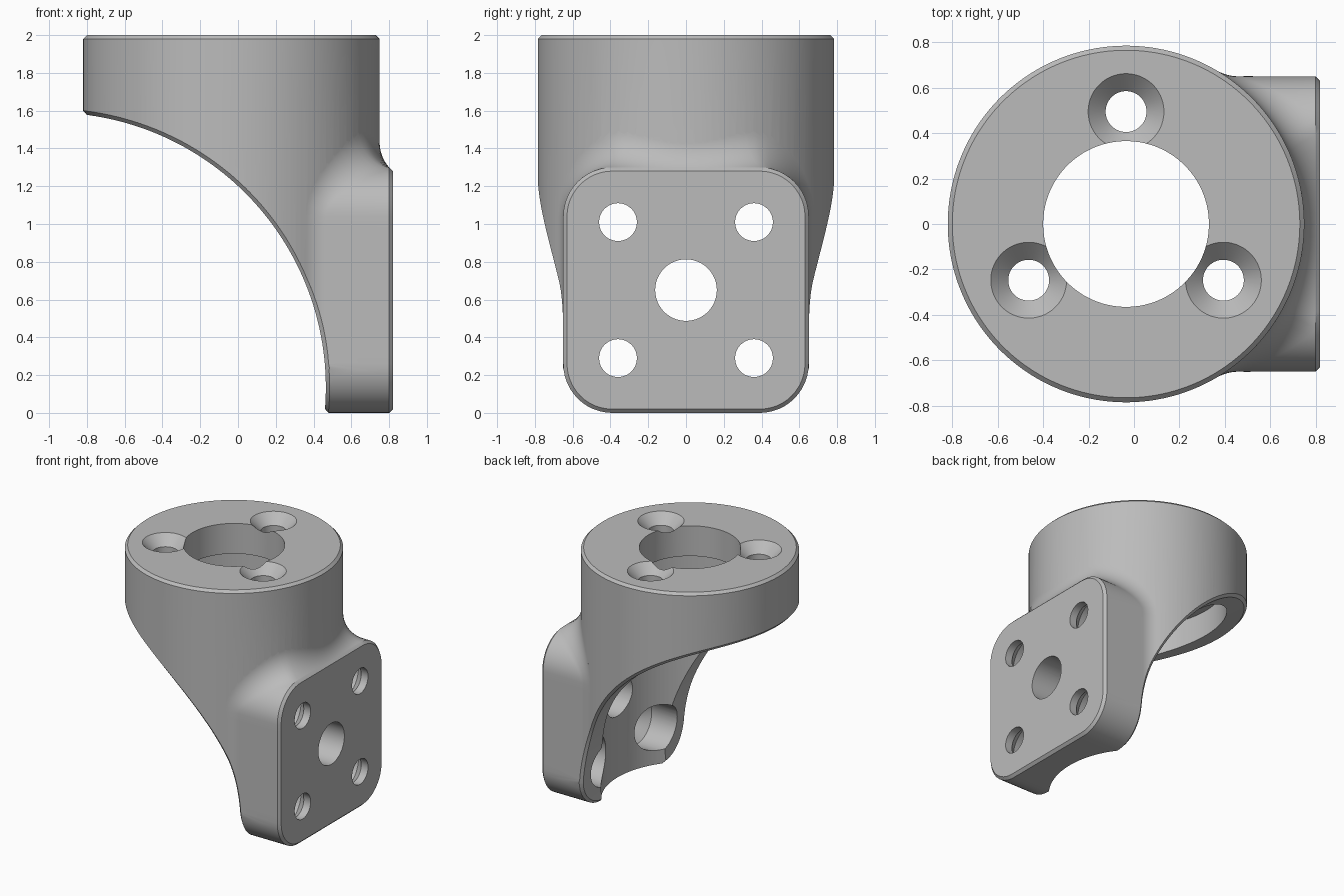
import bpy, bmesh, math
from mathutils import Vector, Matrix

old = bpy.data.objects.get("Cube")
if old:
    bpy.data.objects.remove(old)

CX, R = -0.035, 0.785           # collar axis and radius
HALF, CORNER, FRONT = 0.65, 0.26, 0.82   # mounting plate
CH, FIL = 0.02, 0.2             # chamfer and fillet sizes
CUT = Vector((-0.99, 0, 0.135))  # axis of the big under-cut
CUT_R = 1.455

grey = bpy.data.materials.new("metal_grey")
grey.use_nodes = True
grey.diffuse_color = (0.5, 0.5, 0.5, 1)
grey.node_tree.nodes["Principled BSDF"].inputs["Base Color"].default_value = (0.5, 0.5, 0.5, 1)


def loft(name, rings, closed=False):
    """Skin a list of rings; cap both ends or join last to first."""
    bm = bmesh.new()
    rows = [[bm.verts.new(p) for p in ring] for ring in rings]
    n = len(rows[0])
    for a, b in zip(rows, rows[1:] + rows[:1] if closed else rows[1:]):
        for i in range(n):
            j = (i + 1) % n
            bm.faces.new((a[i], a[j], b[j], b[i]))
    if not closed:
        bm.faces.new(rows[0])
        bm.faces.new(rows[-1])
    bmesh.ops.recalc_face_normals(bm, faces=bm.faces)
    mesh = bpy.data.meshes.new(name)
    bm.to_mesh(mesh)
    bm.free()
    mesh.materials.append(grey)
    obj = bpy.data.objects.new(name, mesh)
    bpy.context.collection.objects.link(obj)
    return obj


def turned(name, profile, origin, axis, n=64):
    """Round solid from (radius, distance along axis) pairs."""
    turn = Vector((0, 0, 1)).rotation_difference(Vector(axis)).to_matrix()
    rings = []
    for r, h in profile:
        ring = []
        for i in range(n):
            a = 2 * math.pi * (i + 0.5) / n
            ring.append(Vector(origin) + turn @ Vector((r * math.cos(a), r * math.sin(a), h)))
        rings.append(ring)
    return loft(name, rings)


def boolean(target, tool, operation):
    mod = target.modifiers.new(operation, "BOOLEAN")
    mod.operation, mod.object, mod.solver = operation, tool, "EXACT"
    bpy.context.view_layer.objects.active = target
    bpy.ops.object.modifier_apply(modifier=mod.name)
    bpy.data.objects.remove(tool)


def plate_outline(per_side=14, per_corner=12):
    """Rounded square in (y, z) with outward normals."""
    points, flat = [], HALF - CORNER
    for k in range(4):
        turn = Matrix.Rotation(k * math.pi / 2, 2)
        for i in range(per_side):
            points.append((turn @ Vector((HALF, flat * (2 * i / per_side - 1))), turn @ Vector((1, 0))))
        for i in range(per_corner):
            a = math.pi / 2 * i / per_corner
            n = Vector((math.cos(a), math.sin(a)))
            points.append((turn @ (Vector((flat, flat)) + n * CORNER), turn @ n))
    return [(p + Vector((0, HALF)), n) for p, n in points]


def plate_column(p, n, steps=12):
    """Chamfer, wall and rolling-ball fillet along one outline point."""
    edge = FRONT - CH
    inner = p - n * CH
    column = [Vector((FRONT, *inner)), Vector((edge, *p))]
    if p.y < CORNER - 0.01:
        column += [Vector((edge + (0.2 - edge) * (i + 1) / (steps + 2), *p)) for i in range(steps + 2)]
        return column
    lift = FIL
    for _ in range(20):
        y = p.x + n.x * lift
        bx = CX + math.sqrt((R + FIL) ** 2 - y * y)
        lift = math.sqrt(FIL ** 2 - max(0, bx - edge) ** 2)
    ball = Vector((bx, *(p + n * lift)))
    wall = Vector((min(bx, edge - 0.002), *p))
    start = (wall - ball).normalized()
    end = Vector((CX - bx, -ball.y, 0)).normalized()
    column += [ball + start.slerp(end, i / steps) * FIL for i in range(steps + 1)]
    column.append(column[-1] + end * 0.04)
    return column


def rim_half():
    """Points and outer normals where the under-cut meets the outside, +y half."""
    def height(x):
        return CUT.z + math.sqrt(CUT_R ** 2 - (x - CUT.x) ** 2)
    rim = []
    ball_y = HALF + FIL
    ball_x = CX + math.sqrt((R + FIL) ** 2 - ball_y ** 2)
    stop = math.atan2(ball_y, ball_x - CX)
    for i in range(61):                      # collar
        a = math.pi + (stop - math.pi) * i / 60
        n = Vector((math.cos(a), math.sin(a), 0))
        x = CX + R * n.x
        rim.append((Vector((x, R * n.y, height(x))), n))
    for i in range(1, 9):                    # side fillet
        a = stop + (math.pi / 2 - stop) * i / 9
        n = Vector((math.cos(a), math.sin(a), 0))
        x = ball_x - FIL * n.x
        rim.append((Vector((x, ball_y - FIL * n.y, height(x))), n))
    for i in range(14):                      # plate corner and bottom
        a = -math.pi / 2 * min(i, 12) / 12
        n = Vector((0, math.cos(a), math.sin(a)))
        y = HALF - CORNER + CORNER * n.y if i < 13 else 0
        z = CORNER + CORNER * n.z
        rim.append((Vector((CUT.x + math.sqrt(CUT_R ** 2 - (z - CUT.z) ** 2), y, z)), n))
    return rim


def chamfer_section(p, outer):
    """Triangle that shaves the corner between the outside and the cut."""
    cut = Vector((CUT.x - p.x, 0, CUT.z - p.z)).normalized()
    t = -(outer - cut * outer.dot(cut)).normalized()
    m = -(cut - outer * cut.dot(outer)).normalized()
    return [p + (t * 2 - m) * CH, p + (m * 2 - t) * CH, p - (t + m) * CH]


# Mounting plate blended into the collar
columns = [plate_column(p, n) for p, n in plate_outline()]
rings = [list(r) for r in zip(*columns)]
rings.append([Vector((0.1, *(p * 0.8 + Vector((0, HALF * 0.2))))) for p, n in plate_outline()])
plate = loft("plate", rings)

# Collar
body = turned("angle_bracket", [(R, 0.5), (R, 2 - CH), (R - CH, 2)], (CX, 0, 0), (0, 0, 1), 160)
boolean(body, plate, "UNION")

# Curved under-cut, with its outer rim chamfered
boolean(body, turned("under_cut", [(CUT_R, -2), (CUT_R, 2)], CUT, (0, 1, 0), 256), "DIFFERENCE")
half = rim_half()
flip = Vector((1, -1, 1))
rim = half + [(p * flip, n * flip) for p, n in reversed(half[1:-1])]
boolean(body, loft("rim_chamfer", [chamfer_section(p, n) for p, n in rim], closed=True), "DIFFERENCE")

# Central bore, opening into a wide cavity below the top wall
boolean(body, turned("cavity", [(0.64, -0.5), (0.64, 1.76)], (CX, 0, 0), (0, 0, 1), 128), "DIFFERENCE")
boolean(body, turned("bore", [(0.365, 1.5), (0.365, 2.3)], (CX, 0, 0), (0, 0, 1), 96), "DIFFERENCE")

# Three countersunk holes around the bore
for k in range(3):
    a = math.radians(90 + 120 * k)
    spot = (CX + 0.495 * math.cos(a), 0.495 * math.sin(a), 2)
    boolean(body, turned("screw_hole", [(0.09, -0.4), (0.09, -0.077), (0.167, 0), (0.267, 0.1)],
                         spot, (0, 0, 1)), "DIFFERENCE")

# Plate holes: plain centre hole and four countersunk from inside
boolean(body, turned("centre_hole", [(0.163, 0.2), (0.163, 1)], (0, 0, HALF), (1, 0, 0)), "DIFFERENCE")
for y in (-0.36, 0.36):
    for z in (-0.36, 0.36):
        boolean(body, turned("plate_hole", [(0.18, 0.2), (0.18, 0.68), (0.1, 0.76), (0.1, 1)],
                             (0, y, HALF + z), (1, 0, 0)), "DIFFERENCE")

bpy.ops.object.select_all(action="DESELECT")
body.select_set(True)
bpy.context.view_layer.objects.active = body
bpy.ops.object.shade_smooth_by_angle(angle=math.radians(25))
